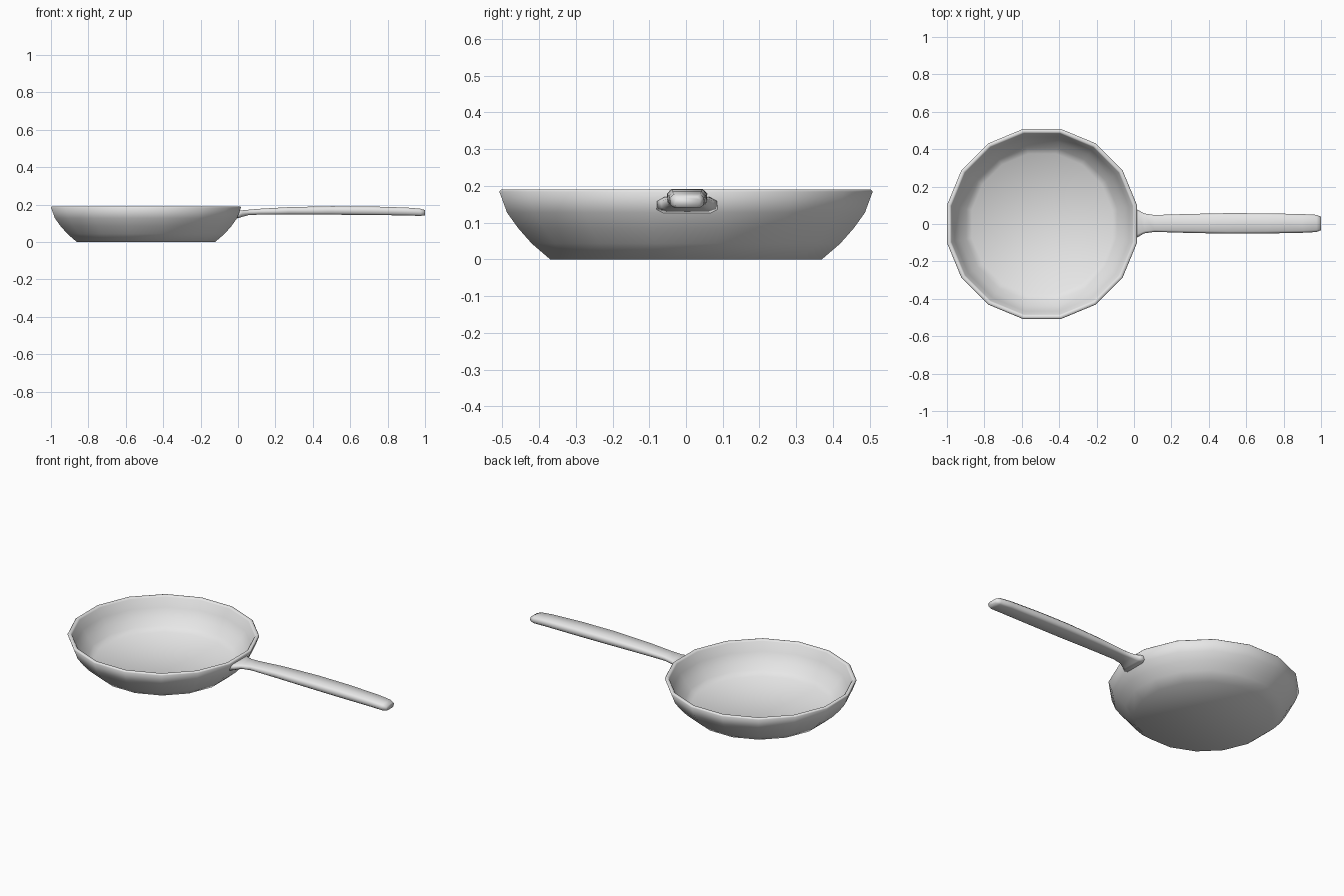
import bpy, bmesh, math

cube = bpy.data.objects.get("Cube")
if cube:
    bpy.data.objects.remove(cube, do_unlink=True)

metal = bpy.data.materials.new("light_grey_metal")
metal.use_nodes = True
GREY = (0.8, 0.8, 0.8, 1)
metal.diffuse_color = GREY
metal.node_tree.nodes["Principled BSDF"].inputs["Base Color"].default_value = GREY


def loft(name, rings):
    """Bridge equal-sized rings of points and cap both ends."""
    bm = bmesh.new()
    loops = [[bm.verts.new(p) for p in ring] for ring in rings]
    n = len(loops[0])
    for a, b in zip(loops, loops[1:]):
        for i in range(n):
            j = (i + 1) % n
            bm.faces.new((a[i], a[j], b[j], b[i]))
    bm.faces.new(loops[0])
    bm.faces.new(loops[-1])
    bmesh.ops.recalc_face_normals(bm, faces=bm.faces)
    for f in bm.faces:
        f.smooth = True
    mesh = bpy.data.meshes.new(name)
    bm.to_mesh(mesh)
    bm.free()
    mesh.materials.append(metal)
    obj = bpy.data.objects.new(name, mesh)
    bpy.context.collection.objects.link(obj)
    return obj


# Pan body: 16-sided lathe, outside from base to rim, then inside to the floor
SIDES = 16
CENTRE_X = -0.492
profile = [(0.37, 0), (0.42, 0.043), (0.457, 0.085), (0.487, 0.127),
           (0.508, 0.184), (0.503, 0.19), (0.49, 0.19), (0.484, 0.183),
           (0.466, 0.13), (0.438, 0.088), (0.405, 0.05), (0.375, 0.025)]
step = math.tau / SIDES


def pan_ring(apothem, z):
    r = apothem / math.cos(step / 2)
    return [(CENTRE_X + r * math.cos((i + 0.5) * step),
             r * math.sin((i + 0.5) * step), z) for i in range(SIDES)]


loft("pan_body", [pan_ring(r, z) for r, z in profile])

# Handle: rounded section swept along x, flared where it meets the wall
section = [(-0.72, 0), (0.72, 0), (0.96, 0.2), (1, 0.72),
           (0.78, 1), (-0.78, 1), (-1, 0.72), (-0.96, 0.2)]
# x, half width, bottom, top
stations = [(-0.008, 0.09, 0.125, 0.17), (0.022, 0.072, 0.134, 0.169),
            (0.055, 0.053, 0.143, 0.172), (0.11, 0.045, 0.146, 0.177),
            (0.27, 0.05, 0.147, 0.186), (0.5, 0.055, 0.146, 0.191),
            (0.7, 0.054, 0.144, 0.19), (0.9, 0.05, 0.142, 0.184),
            (0.975, 0.046, 0.139, 0.178), (1.0, 0.036, 0.143, 0.17)]
loft("handle", [[(x, 0.003 + w * u, lo + (hi - lo) * v) for u, v in section]
                for x, w, lo, hi in stations])
